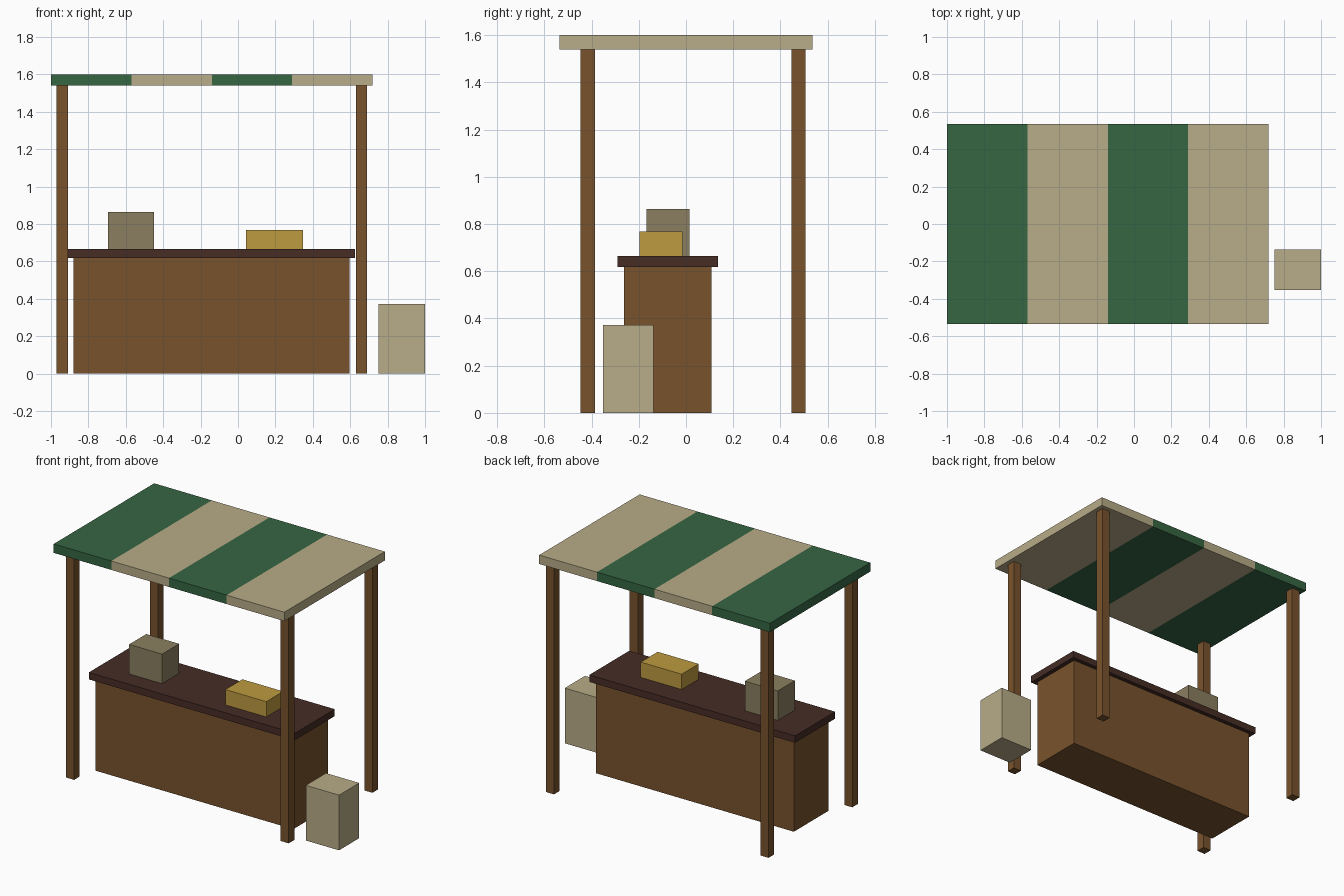
import bpy, bmesh

if "Cube" in bpy.data.objects:
    bpy.data.objects.remove(bpy.data.objects["Cube"])


def material(name, rgb):
    # sRGB 0-255 to linear
    lin = [((c / 255 + 0.055) / 1.055) ** 2.4 for c in rgb]
    m = bpy.data.materials.new(name)
    m.diffuse_color = (*lin, 1.0)
    m.use_nodes = True
    m.node_tree.nodes["Principled BSDF"].inputs["Base Color"].default_value = m.diffuse_color
    return m


WOOD = material("brown wood", (121, 83, 45))
DARK = material("dark wood", (70, 44, 37))
GREEN = material("green cloth", (54, 102, 66))
TAN = material("tan cloth", (184, 172, 136))
GOLD = material("golden goods", (190, 155, 64))
GREY = material("grey brown box", (139, 127, 96))


def box(name, x, y, z, *mats):
    """Box from (min, max) ranges on each axis."""
    bm = bmesh.new()
    bmesh.ops.create_cube(bm, size=1)
    for v in bm.verts:
        v.co = [r[0] if c < 0 else r[1] for c, r in zip(v.co, (x, y, z))]
    me = bpy.data.meshes.new(name)
    bm.to_mesh(me)
    bm.free()
    for m in mats:
        me.materials.append(m)
    ob = bpy.data.objects.new(name, me)
    bpy.context.collection.objects.link(ob)
    return ob


# Counter body and its overhanging top
box("counter_body", (-0.88, 0.596), (-0.262, 0.108), (0, 0.618), WOOD)
box("counter_top", (-0.909, 0.626), (-0.29, 0.136), (0.618, 0.665), DARK)

# Four posts
for side, px in (("left", -0.94), ("right", 0.66)):
    for end, py in (("front", -0.416), ("back", 0.476)):
        box(f"{end}_{side}_post", (px - 0.03, px + 0.03),
            (py - 0.03, py + 0.03), (0, 1.54), WOOD)

# Canopy slab, cut into four stripes of alternating colour
X0, X1, STRIPES = -1.0, 0.72, 4
step = (X1 - X0) / STRIPES
canopy = box("striped_canopy", (X0, X1), (-0.535, 0.535), (1.54, 1.6), GREEN, TAN)
bm = bmesh.new()
bm.from_mesh(canopy.data)
for i in range(1, STRIPES):
    bmesh.ops.bisect_plane(bm, geom=bm.verts[:] + bm.edges[:] + bm.faces[:],
                           plane_co=(X0 + i * step, 0, 0), plane_no=(1, 0, 0))
for f in bm.faces:
    stripe = int((f.calc_center_median().x - X0) / step)
    f.material_index = min(stripe, STRIPES - 1) % 2
bm.to_mesh(canopy.data)
bm.free()

# Goods on the counter and a crate on the ground
box("tall_goods_box", (-0.695, -0.449), (-0.167, 0.015), (0.665, 0.864), GREY)
box("low_goods_box", (0.043, 0.348), (-0.196, -0.015), (0.665, 0.768), GOLD)
box("ground_crate", (0.752, 1.0), (-0.352, -0.137), (0, 0.372), TAN)
